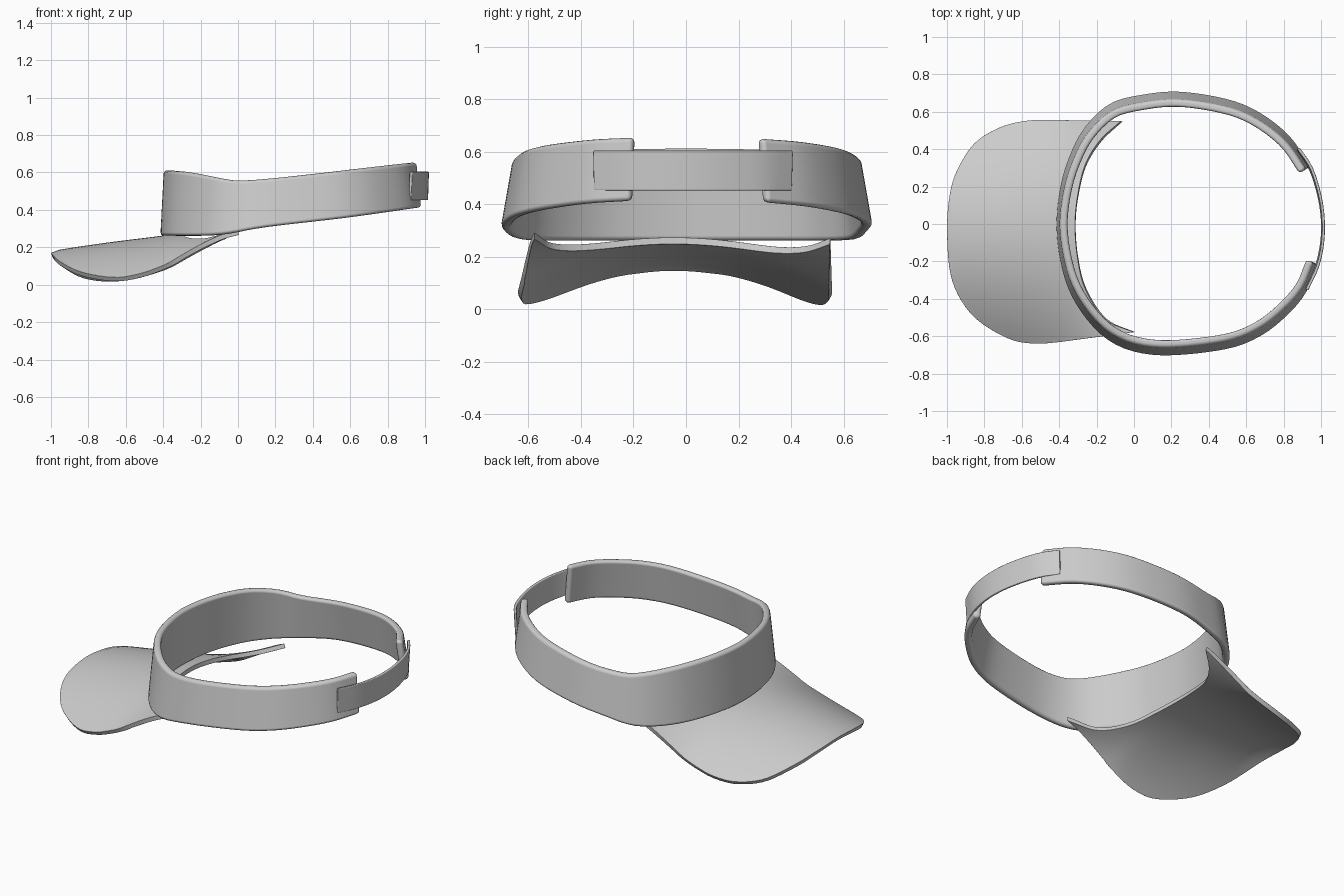
import bpy, bmesh
from mathutils import Vector

if "Cube" in bpy.data.objects:
    bpy.data.objects.remove(bpy.data.objects["Cube"])


def spline(pts, per=12):
    """Dense Catmull-Rom curve through the points."""
    p = [Vector(q) for q in pts]
    p = [2 * p[0] - p[1]] + p + [2 * p[-1] - p[-2]]
    out = []
    for i in range(1, len(p) - 2):
        a, b, c, d = p[i - 1:i + 3]
        for k in range(per):
            t = k / per
            out.append(0.5 * (2 * b + (c - a) * t + (2 * a - 5 * b + 4 * c - d) * t ** 2
                              + (3 * b - a - 3 * c + d) * t ** 3))
    return out + [p[-2]]


def resample(pts, n):
    """n + 1 evenly spaced points along a dense curve."""
    d = [0.0]
    for a, b in zip(pts, pts[1:]):
        d.append(d[-1] + (b - a).length)
    out, j = [], 0
    for i in range(n + 1):
        s = d[-1] * i / n
        while j < len(pts) - 2 and d[j + 1] < s:
            j += 1
        out.append(pts[j].lerp(pts[j + 1], (s - d[j]) / (d[j + 1] - d[j])))
    return out


def height(pts):
    """Smooth function of x through (x, value) pairs."""
    c = spline(pts)

    def f(x):
        if x <= c[0].x:
            return c[0].y
        for a, b in zip(c, c[1:]):
            if x <= b.x:
                return a.y + (b.y - a.y) * (x - a.x) / (b.x - a.x)
        return c[-1].y
    return f


def finish(name, bm, bevel):
    me = bpy.data.meshes.new(name)
    bm.to_mesh(me)
    bm.free()
    me.shade_smooth()
    ob = bpy.data.objects.new(name, me)
    bpy.context.collection.objects.link(ob)
    if name == "brim":
        s = ob.modifiers.new("thickness", 'SOLIDIFY')
        s.thickness, s.offset = 0.026, -1
    b = ob.modifiers.new("round_edges", 'BEVEL')
    b.width, b.segments, b.limit_method = bevel, 3, 'ANGLE'
    b.angle_limit, b.harden_normals = 0.9, True
    return ob


def wall(name, path, n, z_bottom, z_top, thick, lean, bevel):
    """Upright strip following a path, leaning inward towards the top."""
    bm = bmesh.new()
    p = resample(spline(path), n)
    rings = []
    for i, q in enumerate(p):
        t = (p[min(i + 1, n)] - p[max(i - 1, 0)]).normalized()
        nor = Vector((t.y, -t.x))
        tip = lean * (0.4 + 0.6 * abs(nor.y))
        ring = []
        for off, z in ((0, z_bottom(q.x)), (tip, z_top(q.x)),
                       (tip + thick, z_top(q.x)), (thick, z_bottom(q.x))):
            r = q - nor * off
            ring.append(bm.verts.new((r.x, r.y, z)))
        rings.append(ring)
    for a, b in zip(rings, rings[1:]):
        for k in range(4):
            bm.faces.new((a[k], a[k - 1], b[k - 1], b[k]))
    bm.faces.new(rings[0])
    bm.faces.new(rings[-1])
    bmesh.ops.recalc_face_normals(bm, faces=bm.faces)
    return finish(name, bm, bevel)


# Head band, open at the back
band_path = [(.945, .31), (.83, .475), (.67, .60), (.5, .67), (.25, .71), (.05, .695), (-.13, .645),
             (-.27, .51), (-.355, .34), (-.4, .17), (-.415, 0), (-.4, -.17), (-.355, -.34),
             (-.27, -.49), (-.15, -.615), (0, -.685), (.2, -.705), (.5, -.67), (.68, -.6),
             (.82, -.49), (.92, -.37), (.985, -.215)]
band_top = height([(-.42, .612), (-.3, .6), (-.1, .565), (0, .557), (.2, .57), (.6, .612), (1, .655)])
band_bottom = height([(-.42, .262), (-.2, .262), (-.06, .272), (.15, .308), (.6, .36), (1, .415)])
wall("head_band", band_path, 80, band_bottom, band_top, .042, .045, .018)

# Thin closing strap, tucked into both band ends
strap_path = [(.865, .395), (.935, .29), (.98, .15), (.999, .02), (.995, -.1), (.968, -.22), (.91, -.345)]
wall("back_strap", strap_path, 24, lambda x: .452, lambda x: .604, .016, .012, .005)

# Curved brim: skin between the inner arc and the front outline
inner = resample(spline([(-.07, .55), (-.18, .45), (-.26, .32), (-.3, .16), (-.315, 0),
                         (-.302, -.18), (-.26, -.35), (-.155, -.51), (0, -.578)]), 48)
outer = resample(spline([(-.45, .557), (-.57, .553), (-.71, .52), (-.85, .435), (-.945, .29),
                         (-.985, .16), (-1, -.02), (-.985, -.25), (-.93, -.4), (-.83, -.52),
                         (-.66, -.618), (-.52, -.64), (-.4, -.632)]), 48)
crown = height([(-1, .17), (-.95, .188), (-.7, .225), (-.5, .25), (-.25, .28), (0, .292)])
droop = height([(-1, .23), (-.8, .22), (-.6, .2), (-.4, .165), (-.3, .125), (-.1, .03), (0, 0)])
bm = bmesh.new()
rows, steps = [], 16
for a, b in zip(inner, outer):
    row = []
    for j in range(steps + 1):
        q = a.lerp(b, j / steps)
        z = crown(q.x) - droop(q.x) * ((q.y + .042) / .6) ** 2
        row.append(bm.verts.new((q.x, q.y, z)))
    rows.append(row)
for a, b in zip(rows, rows[1:]):
    for j in range(steps):
        bm.faces.new((a[j], a[j + 1], b[j + 1], b[j]))
bm.normal_update()
if sum(f.normal.z for f in bm.faces) < 0:
    bmesh.ops.reverse_faces(bm, faces=bm.faces)
finish("brim", bm, .008)
